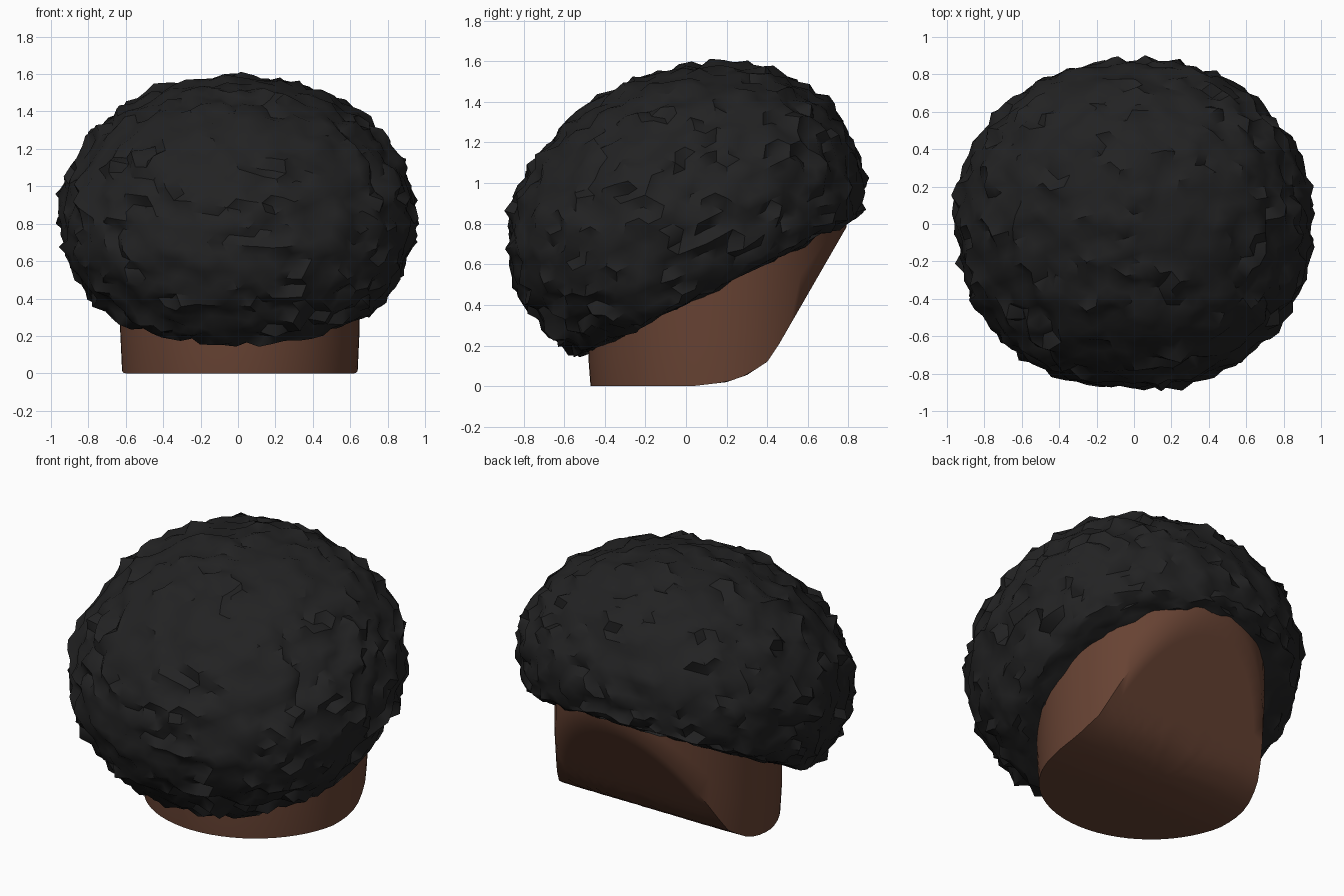
import bpy, bmesh, math, random
from mathutils import Matrix, Vector, noise

random.seed(4)
if "Cube" in bpy.data.objects:
    bpy.data.objects.remove(bpy.data.objects["Cube"], do_unlink=True)


def material(name, rgb):
    m = bpy.data.materials.new(name)
    m.use_nodes = True
    m.diffuse_color = (*rgb, 1)
    bsdf = m.node_tree.nodes["Principled BSDF"]
    bsdf.inputs["Base Color"].default_value = (*rgb, 1)
    bsdf.inputs["Roughness"].default_value = 0.9
    return m


def add_object(name, bm, mat, angle):
    bmesh.ops.recalc_face_normals(bm, faces=bm.faces)
    mesh = bpy.data.meshes.new(name)
    bm.to_mesh(mesh)
    bm.free()
    mesh.materials.append(mat)
    ob = bpy.data.objects.new(name, mesh)
    bpy.context.collection.objects.link(ob)
    bpy.ops.object.select_all(action='DESELECT')
    ob.select_set(True)
    bpy.context.view_layer.objects.active = ob
    bpy.ops.object.shade_smooth_by_angle(angle=math.radians(angle))


skin = material("brown skin", (0.135, 0.055, 0.033))
black = material("black hair", (0.016, 0.016, 0.0165))

# Head: round column whose underside follows a chin profile in y
CHIN = [(-1, 0), (0.03, 0), (0.2, 0.02), (0.3, 0.055), (0.4, 0.12), (0.46, 0.21), (0.8, 0.8)]


def underside(y):
    for (y0, z0), (y1, z1) in zip(CHIN, CHIN[1:]):
        if y <= y1:
            return z0 + (z1 - z0) * (y - y0) / (y1 - y0)
    return CHIN[-1][1]


def roof(y):
    return 0.65 + 0.47 * y


SIDES = 64
HEAD_Y = 0.16
bm = bmesh.new()


def ring(radius, height):
    pts = []
    for i in range(SIDES):
        a = math.tau * i / SIDES
        y = HEAD_Y + radius * math.sin(a)
        pts.append(bm.verts.new((0.01 + radius * math.cos(a), y, height(y))))
    return pts


rings = [ring(0.63 * k / 12, underside) for k in range(1, 13)]
for t in (0.3, 1):
    rings.append(ring(0.64, lambda y: underside(y) * (1 - t) + roof(y) * t))
for lower, upper in zip(rings, rings[1:]):
    for i in range(SIDES):
        j = (i + 1) % SIDES
        bm.faces.new((lower[i], lower[j], upper[j], upper[i]))
bm.faces.new(rings[0])
bm.faces.new(rings[-1])
add_object("head", bm, skin, 50)

# Hair: tilted, flattened ball, slightly squared in plan, with a trimmed underside
HALF = Vector((0.95, 0.91, 0.725))
SQUARE = 2.15
bm = bmesh.new()
bmesh.ops.create_icosphere(bm, subdivisions=5, radius=1)
for v in bm.verts:
    d = v.co.normalized()
    plan = (abs(d.x) ** SQUARE + abs(d.y) ** SQUARE) ** (1 / SQUARE)
    size = 1 / math.hypot(plan, d.z)
    # Rounded clumps divided by creases, with uneven tips
    cell = noise.voronoi(d * 6)[0]
    clump = 0.05 * (cell[1] - cell[0]) - 0.016
    tuft = 0.05 * noise.noise(d * 11) + random.uniform(-0.007, 0.007)
    p = Vector(a * b for a, b in zip(d, HALF)) * size + d * (clump + tuft)
    trim = 0.035 * p.y - 0.365
    if p.z < trim:
        p.z = trim + 0.12 * (p.z - trim) + 0.03 * noise.noise(d * 14)
    v.co = p
tilt = Matrix.Translation((0, 0, 0.83)) @ Matrix.Rotation(math.radians(25), 4, 'X')
bmesh.ops.transform(bm, matrix=tilt, verts=bm.verts)
add_object("hair", bm, black, 42)
